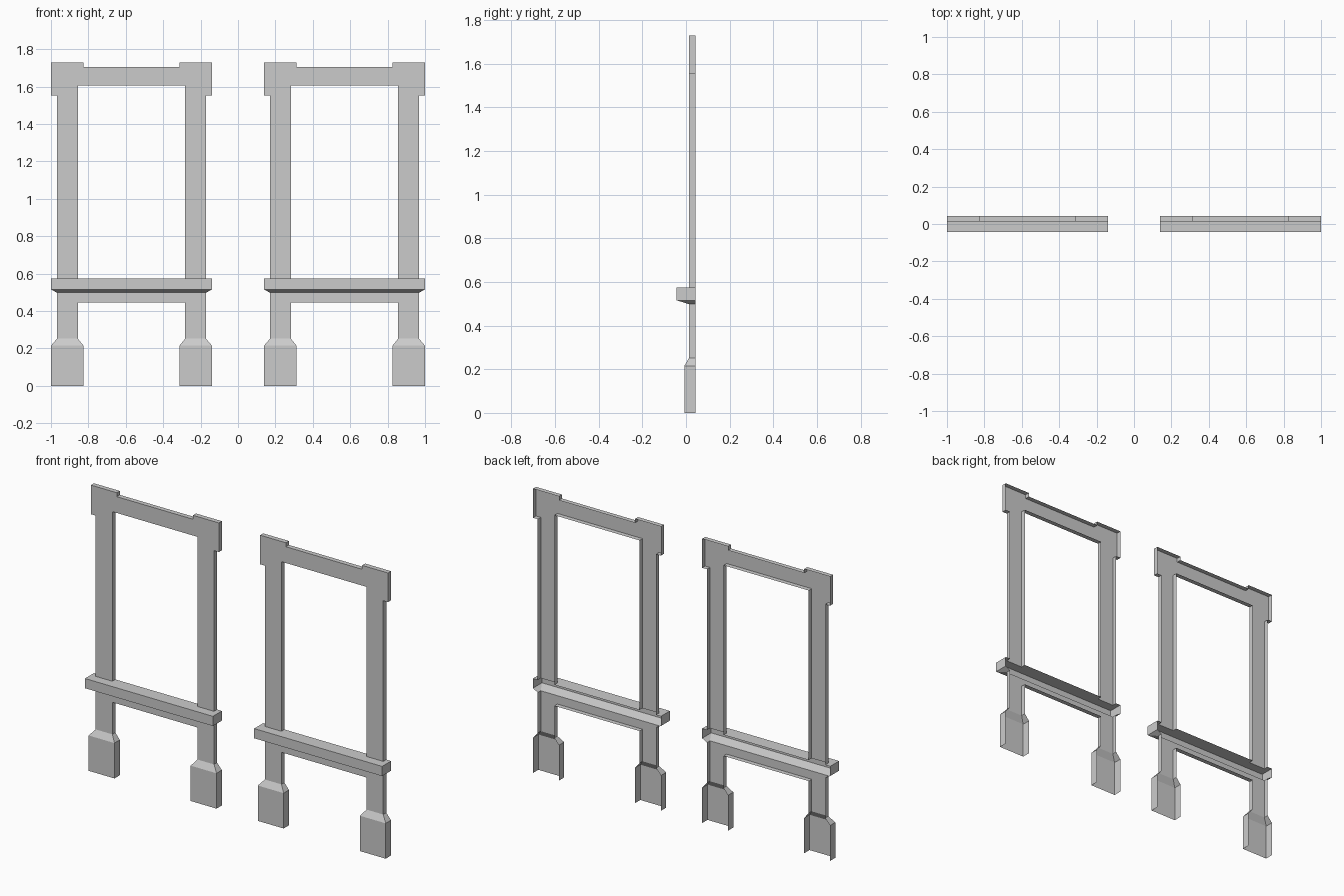
import bpy

if "Cube" in bpy.data.objects:
    bpy.data.objects.remove(bpy.data.objects["Cube"])

# Shared dimensions of one window surround (the other is its mirror image)
X0, X1, X2, X3 = 0.139, 0.171, 0.283, 0.313   # left edge, post, opening, block
CX2 = 1.139                                   # x + mirrored x
BACK, FRONT = 0.043, 0.014
SILL_TOP, SILL_LIP, SILL_LOW = 0.575, 0.516, 0.498


def flip(x):
    return CX2 - x


def make(name, verts, faces):
    mesh = bpy.data.meshes.new(name)
    mesh.from_pydata(verts, [], faces)
    mesh.update()
    obj = bpy.data.objects.new(name, mesh)
    bpy.context.collection.objects.link(obj)
    mod = obj.modifiers.new("other_window", 'MIRROR')
    mod.use_axis = (True, False, False)
    mod.use_mirror_merge = False
    return obj


def panel(name, half, open_z):
    """Flat front from a half outline, with returns going back; edges at open_z stay open."""
    outline = half + [(flip(x), z) for x, z in reversed(half)]
    n = len(outline)
    verts = [(x, FRONT, z) for x, z in outline] + [(x, BACK, z) for x, z in outline]
    faces = [tuple(range(n))]
    for i in range(n):
        j = (i + 1) % n
        if not any(outline[i][1] == z == outline[j][1] for z in open_z):
            faces.append((j, i, i + n, j + n))
    return make(name, verts, faces)


def loft(name, rings, tops=()):
    """Open-backed shell through rings (left, right, front y, z), plus flat top quads."""
    verts, faces = [], []
    for l, r, y, z in rings:
        verts += [(l, BACK, z), (l, y, z), (r, y, z), (r, BACK, z)]
    for k in range(len(rings) - 1):
        for i in range(3):
            a = 4 * k + i
            faces.append((a, a + 1, a + 5, a + 4))
    for l, r, y0, y1, z in tops:
        b = len(verts)
        verts += [(l, y0, z), (r, y0, z), (r, y1, z), (l, y1, z)]
        faces.append((b, b + 1, b + 2, b + 3))
    return make(name, verts, faces)


# Upper casing: posts, corner blocks and head rail (half outline, inner edge first)
panel("casing", [(flip(X3), 1.706), (flip(X3), 1.73), (flip(X0), 1.73),
                 (flip(X0), 1.553), (flip(X1), 1.553), (flip(X1), SILL_TOP),
                 (flip(X2), SILL_TOP), (flip(X2), 1.607)][::-1], [SILL_TOP])

# Apron below the sill with the two short legs
panel("apron", [(X2, 0.447), (X2, 0.252), (X1, 0.252), (X1, SILL_LOW)][::-1],
      [SILL_LOW, 0.252])

# Projecting sill with chamfered underside; its top is open behind the posts
L, R = X0, flip(X0)
loft("sill", [(X1, flip(X1), FRONT, SILL_LOW), (L, R, -BACK, SILL_LIP), (L, R, -BACK, SILL_TOP)],
     [(L, R, -BACK, FRONT, SILL_TOP), (L, X1, FRONT, BACK, SILL_TOP),
      (X2, flip(X2), FRONT, BACK, SILL_TOP), (flip(X1), R, FRONT, BACK, SILL_TOP)])

# Plinth feet with tapered tops
for name, (a, b, c, d) in {"inner_foot": (X0, X3, X1, X2),
                           "outer_foot": (flip(X3), flip(X0), flip(X2), flip(X1))}.items():
    loft(name, [(a, b, -0.008, 0), (a, b, -0.008, 0.215), (c, d, FRONT, 0.252)])

# Winding check: every front panel must face -y
for name in ("casing", "apron"):
    mesh = bpy.data.objects[name].data
    if mesh.polygons[0].normal.y > 0:
        mesh.flip_normals()
